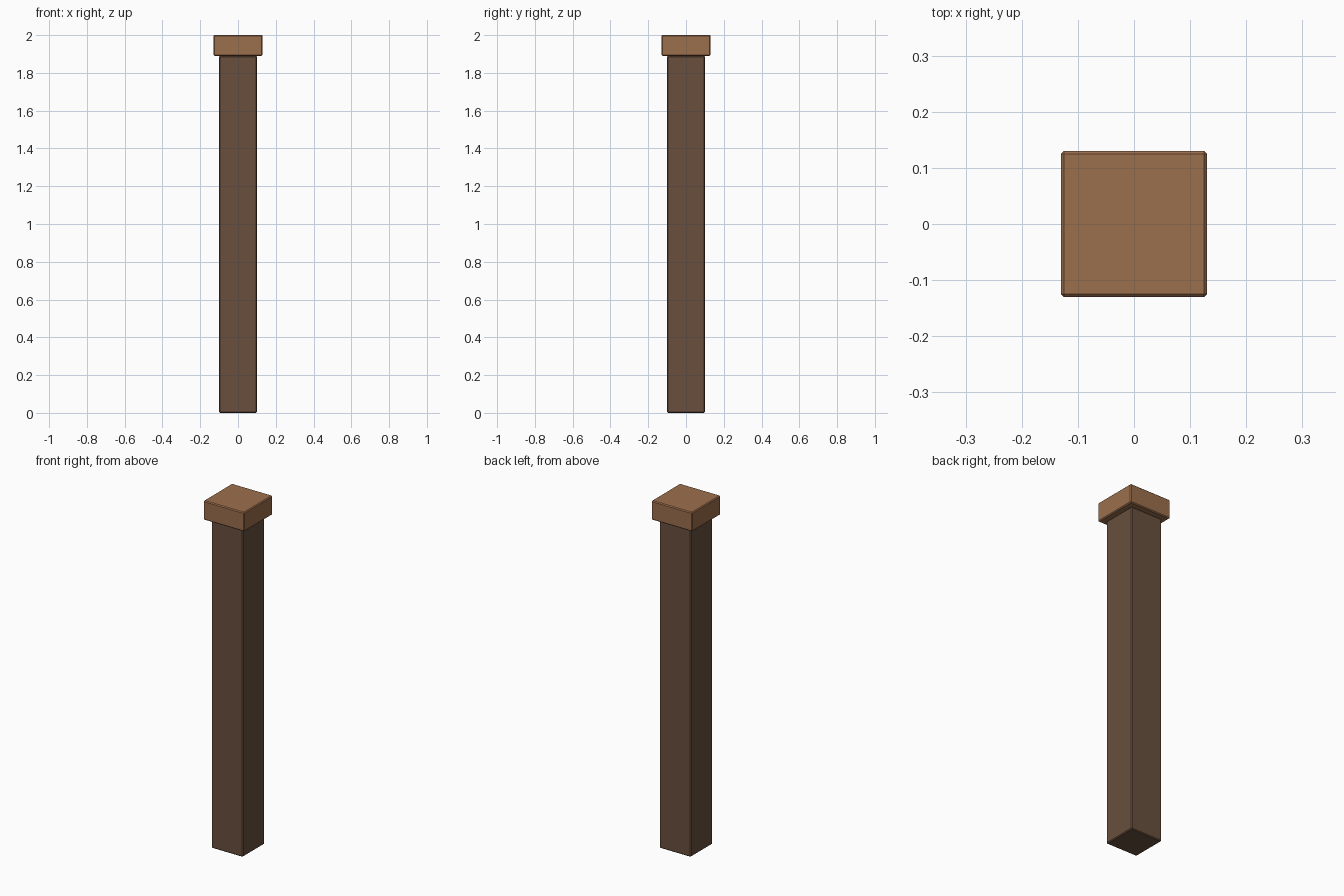
import bpy

if "Cube" in bpy.data.objects:
    bpy.data.objects.remove(bpy.data.objects["Cube"])


def block(name, width, z0, z1, color, bevel=0.005):
    # Square block with a small chamfer on every edge
    bpy.ops.mesh.primitive_cube_add(size=1, location=(0, 0, (z0 + z1) / 2))
    obj = bpy.context.object
    obj.name = name
    obj.scale = (width, width, z1 - z0)
    bpy.ops.object.transform_apply(location=False, rotation=False, scale=True)
    mod = obj.modifiers.new("chamfer", 'BEVEL')
    mod.width = bevel
    mod.segments = 1
    mat = bpy.data.materials.new(name + "_wood")
    mat.diffuse_color = (*color, 1)
    mat.use_nodes = True
    mat.node_tree.nodes["Principled BSDF"].inputs["Base Color"].default_value = mat.diffuse_color
    obj.data.materials.append(mat)
    return obj


# Tall dark post
block("post", 0.20, 0.0, 1.89, (0.138, 0.078, 0.047))
# Wider, lighter cap
block("cap", 0.26, 1.89, 2.0, (0.33, 0.156, 0.073))
